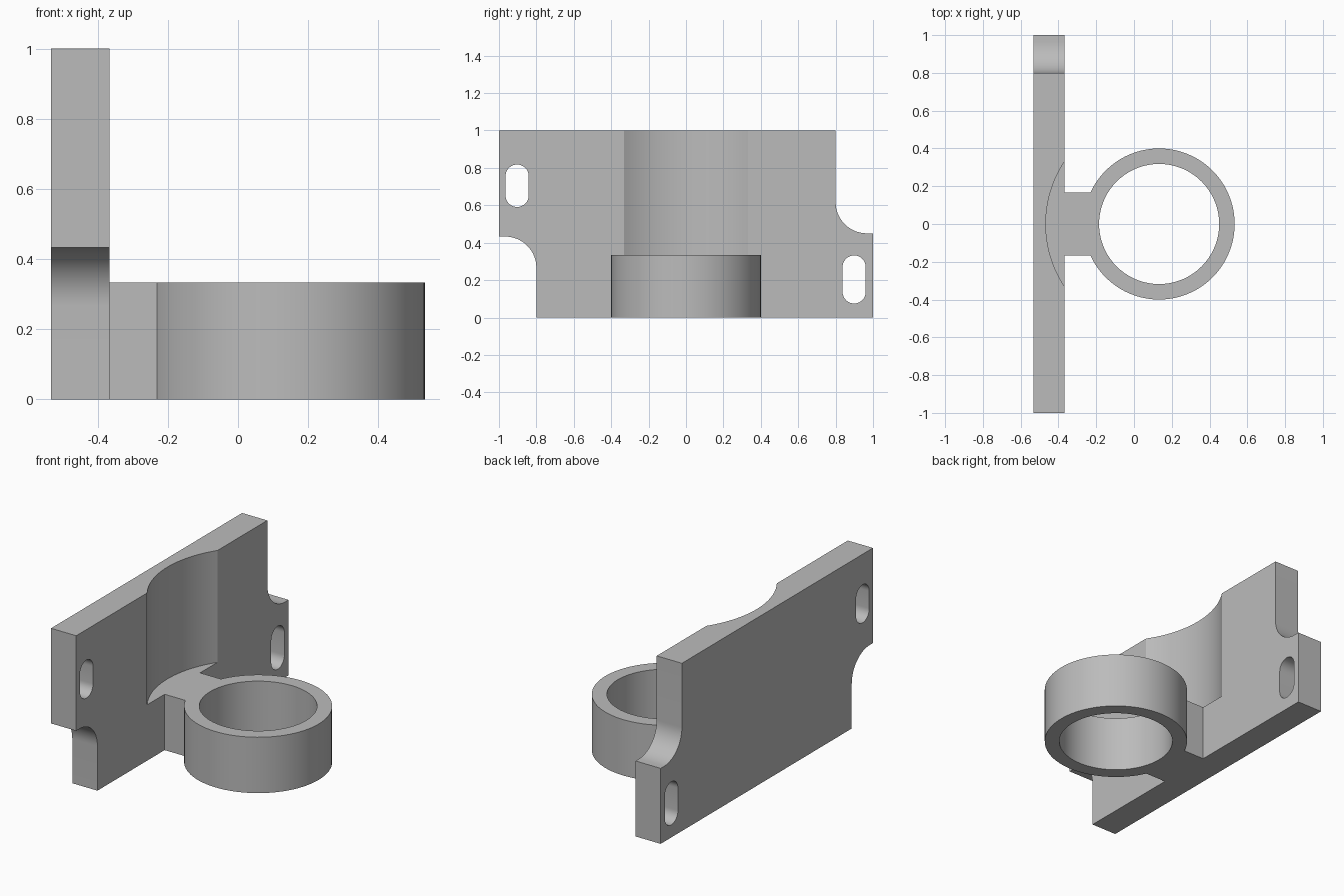
import bpy, bmesh
from math import sin, cos, asin, degrees, radians
from mathutils import Vector

cube = bpy.data.objects.get("Cube")
if cube:
    bpy.data.objects.remove(cube, do_unlink=True)

grey = bpy.data.materials.new("plain grey")
grey.use_nodes = True
grey.diffuse_color = (0.5, 0.5, 0.5, 1)
grey.node_tree.nodes["Principled BSDF"].inputs["Base Color"].default_value = (0.5, 0.5, 0.5, 1)


def arc(cx, cy, r, start, end, steps):
    """Points along an arc, angles in degrees."""
    angles = [radians(start + (end - start) * i / steps) for i in range(steps + 1)]
    return [(cx + r * cos(a), cy + r * sin(a)) for a in angles]


def prism(name, outline, low, high, axis):
    """Extrude an outline along x (outline in y, z) or along z (outline in x, y)."""
    bm = bmesh.new()
    place = (lambda p: (low, *p)) if axis == "x" else (lambda p: (*p, low))
    face = bm.faces.new([bm.verts.new(place(p)) for p in outline])
    moved = bmesh.ops.extrude_face_region(bm, geom=[face])["geom"]
    step = Vector((high - low, 0, 0) if axis == "x" else (0, 0, high - low))
    bmesh.ops.translate(bm, vec=step, verts=[v for v in moved if isinstance(v, bmesh.types.BMVert)])
    bmesh.ops.recalc_face_normals(bm, faces=bm.faces)
    mesh = bpy.data.meshes.new(name)
    bm.to_mesh(mesh)
    bm.free()
    mesh.materials.append(grey)
    obj = bpy.data.objects.new(name, mesh)
    bpy.context.collection.objects.link(obj)
    return obj


def combine(target, tool, operation):
    """Apply a boolean and remove the tool."""
    tool.hide_render = True
    mod = target.modifiers.new("boolean", "BOOLEAN")
    mod.operation, mod.object, mod.solver = operation, tool, "EXACT"
    bpy.context.view_layer.objects.active = target
    bpy.ops.object.modifier_apply(modifier=mod.name)
    bpy.data.objects.remove(tool, do_unlink=True)


BACK, FRONT = -0.533, -0.367
RING_X, HEIGHT, TAB = 0.133, 0.333, 0.167

# Mounting plate with two filleted corner cutouts
outline = [(-0.8, 0), (1, 0), (1, 0.45)]
outline += arc(0.967, 0.617, 0.167, 270, 180, 16)
outline += [(0.8, 1), (-1, 1), (-1, 0.433)]
outline += arc(-0.967, 0.266, 0.167, 90, 0, 16)
bracket = prism("mounting_bracket", outline, BACK, FRONT, "x")

# Slotted screw holes
R = 0.062
for y, bottom, top in ((-0.903, 0.591, 0.818), (0.899, 0.075, 0.332)):
    slot = arc(y, top - R, R, 0, 180, 16) + arc(y, bottom + R, R, 180, 360, 16)
    combine(bracket, prism("slot_cutter", slot, BACK - 0.1, FRONT + 0.1, "x"), "DIFFERENCE")

# Shallow cylindrical relief above the ring, leaving a ledge
relief = arc(RING_X, 0, 0.6, 0, 360, 128)[:-1]
combine(bracket, prism("relief_cutter", relief, HEIGHT, 1.2, "z"), "DIFFERENCE")

# Ring and its connecting tab
a = 180 - degrees(asin(TAB / 0.4))
holder = [(-0.42, -TAB)] + arc(RING_X, 0, 0.4, -a, a, 72) + [(-0.42, TAB)]
ring = prism("ring_holder", holder, 0, HEIGHT, "z")
bore = arc(RING_X, 0, 0.318, 0, 360, 72)[:-1]
combine(ring, prism("bore_cutter", bore, -0.1, HEIGHT + 0.1, "z"), "DIFFERENCE")
combine(bracket, ring, "UNION")

# Smooth curved walls, crisp edges
bpy.ops.object.select_all(action="DESELECT")
bracket.select_set(True)
bpy.context.view_layer.objects.active = bracket
bpy.ops.object.shade_smooth_by_angle(angle=radians(25))
